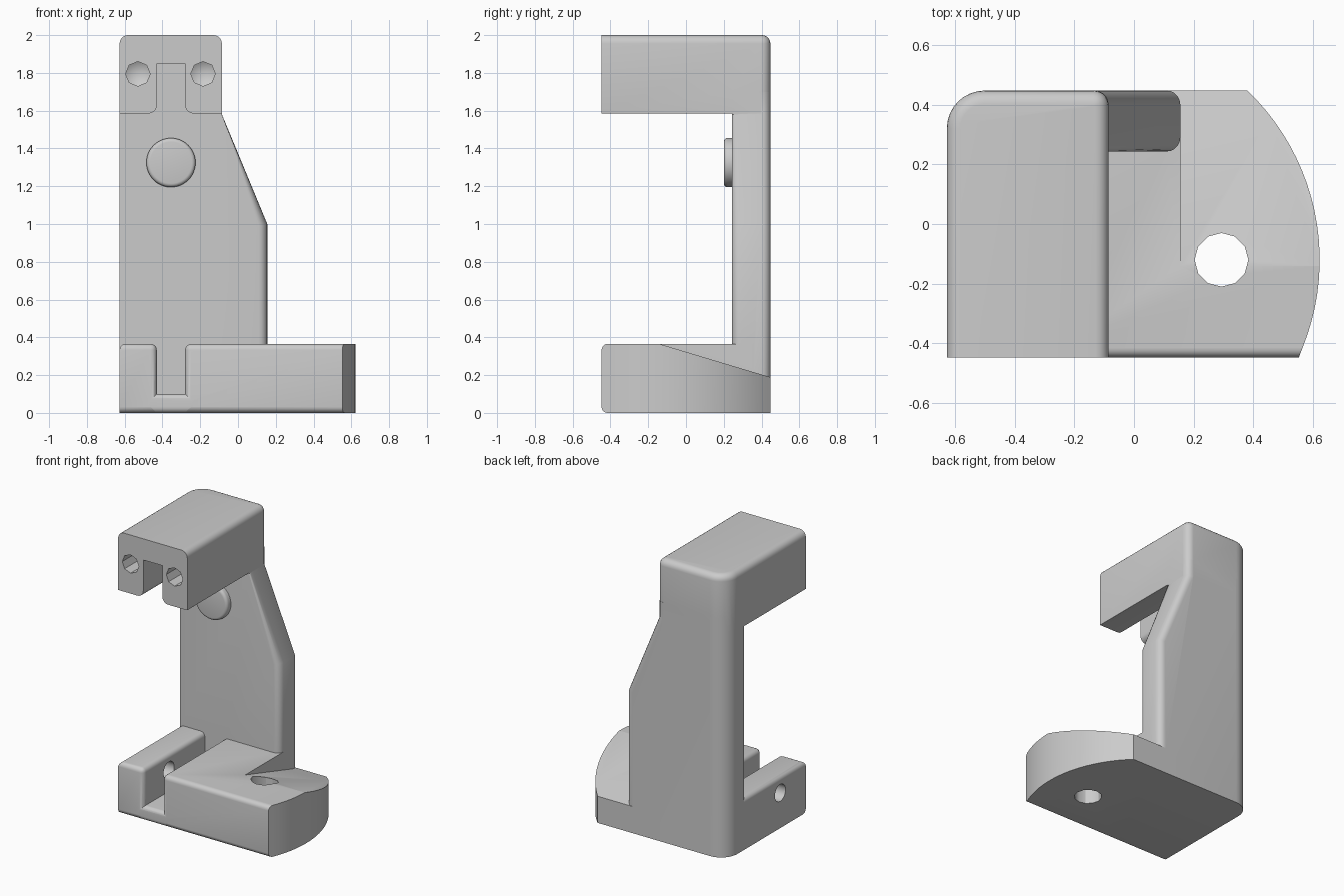
import bpy, bmesh, math
from mathutils import Vector

cube = bpy.data.objects.get("Cube")
if cube:
    bpy.data.objects.remove(cube)

grey = bpy.data.materials.new("plain grey")
grey.use_nodes = True
grey.diffuse_color = (0.6, 0.6, 0.6, 1)
grey.node_tree.nodes["Principled BSDF"].inputs["Base Color"].default_value = grey.diffuse_color

LEFT, HEAD_R, COL_R = -0.627, -0.085, 0.155
FRONT, BACK, COL_F = -0.447, 0.447, 0.243
BASE_H, HEAD_Z, TOP = 0.365, 1.585, 2.0
SLOT_L, SLOT_R = -0.43, -0.28


def arc(cx, cy, r, a0, a1, n):
    angles = [math.radians(a0 + (a1 - a0) * i / n) for i in range(n + 1)]
    return [(cx + r * math.cos(a), cy + r * math.sin(a)) for a in angles]


def prism(name, pts, axis, lo, hi):
    """Extrude a flat outline along one axis."""
    place = {"x": lambda u, v, w: (w, u, v),
             "y": lambda u, v, w: (u, w, v),
             "z": lambda u, v, w: (u, v, w)}[axis]
    bm = bmesh.new()
    ends = [[bm.verts.new(place(u, v, w)) for u, v in pts] for w in (lo, hi)]
    for end in ends:
        bm.faces.new(end)
    for i in range(len(pts)):
        j = (i + 1) % len(pts)
        bm.faces.new((ends[0][i], ends[0][j], ends[1][j], ends[1][i]))
    bmesh.ops.recalc_face_normals(bm, faces=bm.faces)
    mesh = bpy.data.meshes.new(name)
    bm.to_mesh(mesh)
    bm.free()
    obj = bpy.data.objects.new(name, mesh)
    bpy.context.collection.objects.link(obj)
    return obj


def box(name, x0, x1, y0, y1, z0, z1):
    return prism(name, [(x0, y0), (x1, y0), (x1, y1), (x0, y1)], "z", z0, z1)


def round_edges(obj, rule, width, segments=5):
    """Bevel every edge whose two end points satisfy the rule."""
    bm = bmesh.new()
    bm.from_mesh(obj.data)
    edges = [e for e in bm.edges if rule(e.verts[0].co, e.verts[1].co)]
    bmesh.ops.bevel(bm, geom=edges, offset=width, segments=segments,
                    profile=0.5, affect="EDGES", clamp_overlap=True)
    bm.to_mesh(obj.data)
    bm.free()


def on(**planes):
    """Rule: both ends lie on all the given planes."""
    return lambda a, b: all(abs(getattr(p, k) - v) < 1e-4
                            for p in (a, b) for k, v in planes.items())


def either(*rules):
    return lambda a, b: any(r(a, b) for r in rules)


def combine(target, other, operation):
    mod = target.modifiers.new("combine", "BOOLEAN")
    mod.operation, mod.solver, mod.object = operation, "EXACT", other
    bpy.context.view_layer.objects.active = target
    bpy.ops.object.modifier_apply(modifier=mod.name)
    bpy.data.objects.remove(other)


def cut(target, other):
    combine(target, other, "DIFFERENCE")


# Column: tapered plate with rounded back and right edges
column = prism("bracket", [(LEFT, 0), (COL_R, 0), (COL_R, 1.0), (HEAD_R, 1.58),
                           (HEAD_R, 1.7), (LEFT, 1.7)], "y", COL_F, BACK)
round_edges(column, on(x=LEFT, y=BACK), 0.127, 8)


def right_side(a, b):
    flat = abs(a.y - b.y) < 1e-4 and abs(a.z - b.z) > 0.05
    return flat and min(a.x, b.x) > HEAD_R - 0.01 and (a.y > BACK - 0.01 or min(a.z, b.z) < 1.5)


round_edges(column, right_side, 0.05)

# Head: arm reaching forward from the column top
head = box("head", LEFT, HEAD_R, FRONT, BACK, HEAD_Z, TOP)
round_edges(head, on(x=LEFT, y=BACK), 0.127, 8)
round_edges(head, on(x=HEAD_R, y=BACK), 0.05)
round_edges(head, lambda a, b: on(z=TOP)(a, b) and not on(y=FRONT)(a, b), 0.045)
round_edges(head, either(on(x=LEFT, z=HEAD_Z), on(x=HEAD_R, z=HEAD_Z)), 0.04)

# Head slot with flared lower lips, two blind screw holes and a cross recess
mid = (SLOT_L + SLOT_R) / 2
half = [(SLOT_R, 1.85)] + arc(SLOT_R + 0.045, HEAD_Z + 0.045, 0.045, 180, 270, 5)
half.append((SLOT_R + 0.045, 1.5))
slot = half + [(2 * mid - x, z) for x, z in reversed(half)]
cut(head, prism("head_slot", slot, "y", -0.6, COL_F))
for hole_x in (-0.53, -0.185):
    drill = prism("screw_hole", arc(hole_x, 1.795, 0.065, 0, 315, 7), "y", -0.6, -0.15)
    # pointed end of the drilled hole
    bm = bmesh.new()
    bm.from_mesh(drill.data)
    end = [f for f in bm.faces if all(v.co.y > -0.16 for v in f.verts)]
    poked = bmesh.ops.poke(bm, faces=end)
    for v in poked["verts"]:
        v.co.y += 0.04
    bm.to_mesh(drill.data)
    bm.free()
    cut(head, drill)
cut(head, prism("cross_recess", arc(-0.12, 1.71, 0.06, 0, 345, 23), "x",
                SLOT_L - 0.012, SLOT_R + 0.012))

# Base block: straight front, curved right side, sloped rear shelf
outline = [(SLOT_R, 0.3), (SLOT_R, FRONT), (0.552, FRONT)]
outline += arc(-0.163, -0.12, 0.785, -22, 46.3, 20)
outline += [(0.1, BACK), (0.1, 0.3)]
block = prism("base_block", outline, "z", 0, BASE_H)
round_edges(block, either(on(y=FRONT, z=BASE_H), on(y=FRONT, z=0), on(x=SLOT_R, y=FRONT),
                          on(x=SLOT_R, z=BASE_H)), 0.032)


def slope(y):
    return BASE_H - 0.3 * (y + 0.14)


for x0, y0 in ((COL_R, -0.14), (0.09, 0.36)):
    wedge = [(y0, slope(y0)), (0.6, slope(0.6)), (0.6, 0.6), (y0, 0.6)]
    cut(block, prism("slope_cutter", wedge, "x", x0, 0.9))
cut(block, prism("bolt_hole", arc(0.293, -0.12, 0.09, 0, 330, 11), "z", -0.1, 0.6))

# Thin side wall and slot floor
wall = box("side_wall", LEFT, SLOT_L, FRONT, 0.3, 0, BASE_H)
round_edges(wall, either(on(y=FRONT, z=BASE_H), on(y=FRONT, z=0), on(x=SLOT_L, y=FRONT),
                         on(x=SLOT_L, z=BASE_H), on(x=LEFT, z=BASE_H)), 0.032)
floor = box("slot_floor", SLOT_L - 0.05, SLOT_R + 0.05, FRONT, 0.3, 0, 0.1)
round_edges(floor, either(on(y=FRONT, z=0.1), on(y=FRONT, z=0)), 0.032)

# Join into one solid, then drill the cross hole through the side wall
for part in (head, block, wall, floor):
    combine(column, part, "UNION")
cut(column, prism("cross_hole", arc(-0.16, 0.25, 0.06, 0, 345, 23), "x", -0.8, SLOT_R + 0.1))

# Round boss on the column face
boss = prism("round_boss", arc(-0.355, 1.325, 0.13, 0, 352.5, 47), "y", 0.2, COL_F + 0.02)
round_edges(boss, on(y=0.2), 0.02, 4)

for obj in (column, boss):
    obj.data.materials.clear()
    obj.data.materials.append(grey)
    for face in obj.data.polygons:
        face.material_index = 0
    bpy.ops.object.select_all(action="DESELECT")
    obj.select_set(True)
    bpy.context.view_layer.objects.active = obj
    bpy.ops.object.shade_smooth_by_angle(angle=math.radians(30))
